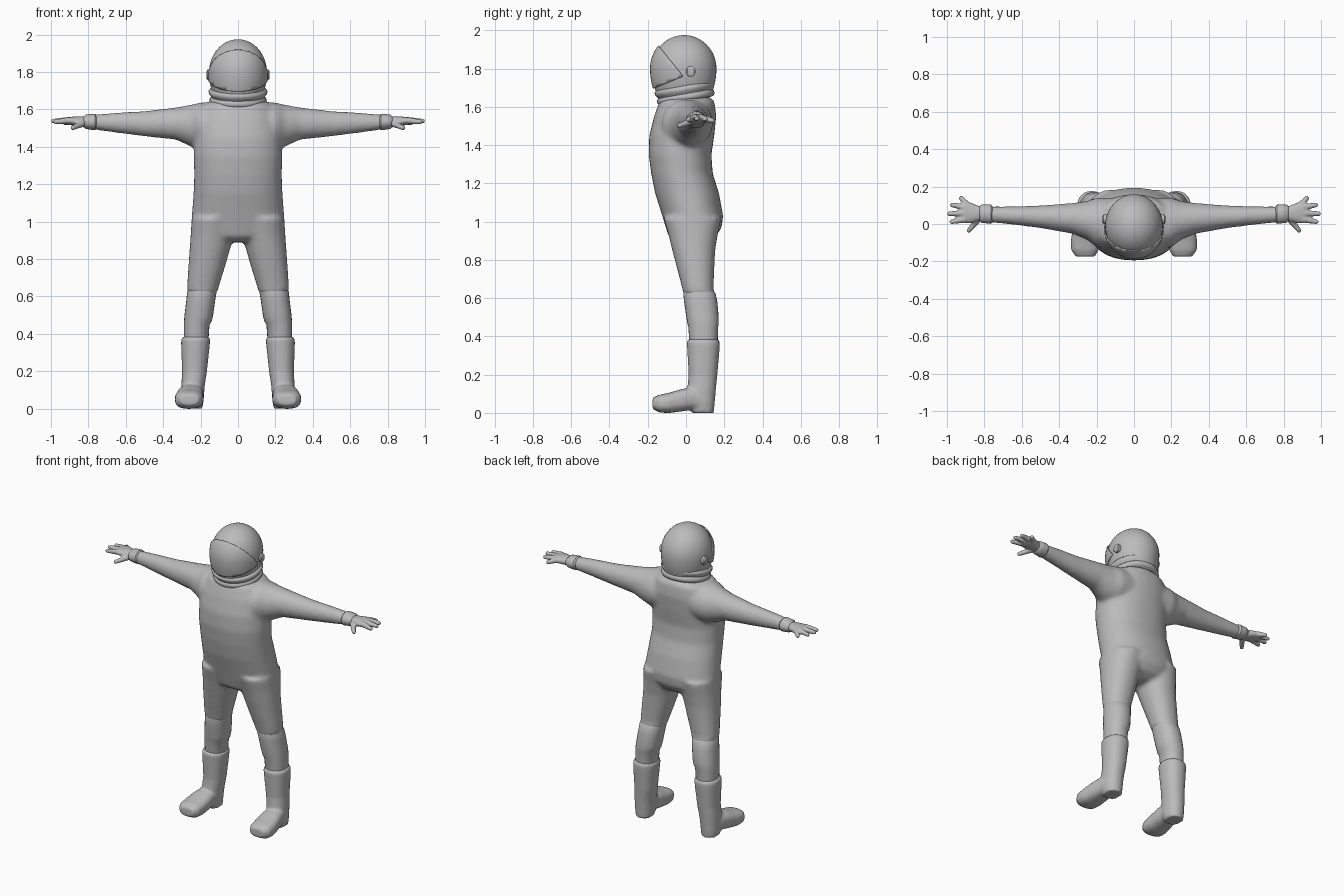
import bpy, bmesh, math
from mathutils import Vector, Matrix

if "Cube" in bpy.data.objects:
    bpy.data.objects.remove(bpy.data.objects["Cube"])

GREY = bpy.data.materials.new("suit_grey")
GREY.diffuse_color = (0.5, 0.5, 0.5, 1)
GREY.use_nodes = True
GREY.node_tree.nodes["Principled BSDF"].inputs["Base Color"].default_value = GREY.diffuse_color


def loft(bm, axis, sections, n=28, power=2.2, side=1):
    """Closed tube of rounded sections: (t, a0, a1, b0, b1) along axis x, y or z."""
    rings = []
    for t, a0, a1, b0, b1 in sections:
        ring = []
        for i in range(n):
            w = 2 * math.pi * i / n
            c, s = math.cos(w), math.sin(w)
            a = (a0 + a1) / 2 + (a1 - a0) / 2 * math.copysign(abs(c) ** (2 / power), c)
            b = (b0 + b1) / 2 + (b1 - b0) / 2 * math.copysign(abs(s) ** (2 / power), s)
            x, y, z = {"x": (t, a, b), "y": (a, t, b), "z": (a, b, t)}[axis]
            ring.append(bm.verts.new((x * side, y, z)))
        rings.append(ring)
    for r, q in zip(rings, rings[1:]):
        for i in range(n):
            j = (i + 1) % n
            bm.faces.new((r[i], r[j], q[j], q[i]))
    bm.faces.new(rings[0])
    bm.faces.new(rings[-1])


def finger(bm, p, q, r0, r1):
    """Tapered finger with a round tip."""
    p, q = Vector(p), Vector(q)
    d = q - p
    rot = d.to_track_quat("Z", "Y").to_matrix().to_4x4()
    bmesh.ops.create_cone(bm, cap_ends=True, segments=12, radius1=r0, radius2=r1,
                          depth=d.length, matrix=Matrix.Translation((p + q) / 2) @ rot)
    bmesh.ops.create_uvsphere(bm, u_segments=12, v_segments=8, radius=r1,
                              matrix=Matrix.Translation(q))


def finish(name, bm, voxel=0, smooth=0, mirror=False, angle=40):
    bmesh.ops.recalc_face_normals(bm, faces=bm.faces)
    me = bpy.data.meshes.new(name)
    bm.to_mesh(me)
    bm.free()
    ob = bpy.data.objects.new(name, me)
    bpy.context.collection.objects.link(ob)
    me.materials.append(GREY)
    bpy.ops.object.select_all(action="DESELECT")
    ob.select_set(True)
    bpy.context.view_layer.objects.active = ob
    bpy.ops.object.shade_smooth_by_angle(angle=math.radians(angle))
    if voxel:
        m = ob.modifiers.new("fuse", "REMESH")
        m.mode, m.voxel_size, m.use_smooth_shade = "VOXEL", voxel, True
        m = ob.modifiers.new("soften", "SMOOTH")
        m.factor, m.iterations = 0.5, smooth
    if mirror:
        ob.modifiers.new("mirror", "MIRROR").use_mirror_merge = False
    return ob


# Suit: torso, arms and thighs fused into one soft skin
bm = bmesh.new()
torso = [(1.65, .13, -.12, .13), (1.625, .19, -.14, .15), (1.55, .225, -.167, .158),
         (1.45, .235, -.192, .148), (1.35, .237, -.195, .133), (1.25, .234, -.182, .14),
         (1.15, .238, -.162, .172), (1.03, .247, -.124, .194), (.97, .235, -.106, .187),
         (.92, .19, -.09, .155), (.89, .09, -.05, .10)]
loft(bm, "z", [(z, -r, r, f, b) for z, r, f, b in torso], n=40)
arm = [(.08, -.13, .14, 1.39, 1.645), (.20, -.125, .14, 1.385, 1.637), (.25, -.085, .123, 1.40, 1.625),
       (.33, -.052, .112, 1.438, 1.611), (.50, -.022, .099, 1.456, 1.591),
       (.65, -.003, .094, 1.475, 1.583), (.79, .01, .095, 1.495, 1.57)]
thigh = [(1.02, .01, .248, -.118, .185), (.93, .022, .253, -.092, .166), (.85, .043, .259, -.072, .153),
         (.75, .072, .266, -.046, .148), (.66, .10, .272, -.022, .144), (.615, .112, .27, -.012, .15)]
for s in (1, -1):
    loft(bm, "x", arm, side=s, power=2)
    loft(bm, "z", thigh, side=s)
finish("suit", bm, voxel=.012, smooth=8)

# Lower legs below the knee seam
bm = bmesh.new()
loft(bm, "z", [(.645, .112, .262, -.01, .14), (.625, .114, .272, -.014, .154), (.58, .122, .276, -.01, .164),
               (.50, .133, .286, .002, .171), (.465, .141, .289, .008, .171), (.45, .152, .289, .012, .168),
               (.34, .16, .29, .02, .165)])
finish("lower_leg", bm, mirror=True)

# Boots: shaft with rolled top fused to the foot
bm = bmesh.new()
loft(bm, "z", [(.385, .155, .296, .012, .168), (.37, .149, .304, .004, .177), (.34, .151, .304, .006, .176),
               (.20, .166, .299, .014, .164), (.12, .178, .303, .006, .156), (.05, .183, .303, .0, .15),
               (.0, .19, .295, .03, .145)])
loft(bm, "y", [(.10, .19, .30, .01, .11), (.04, .188, .312, .018, .135), (-.02, .184, .326, .008, .125),
               (-.09, .184, .338, -.001, .105), (-.14, .189, .336, .002, .095),
               (-.175, .21, .31, .02, .078)], power=2.6)
finish("boot", bm, voxel=.009, smooth=3, mirror=True)

# Gloves: palm, four fingers and thumb
bm = bmesh.new()
loft(bm, "x", [(.79, .02, .092, 1.506, 1.562), (.83, .016, .096, 1.507, 1.562),
               (.87, .006, .113, 1.512, 1.562), (.90, .004, .12, 1.517, 1.56),
               (.922, .014, .112, 1.524, 1.555)])
for base, tip in (((.89, .10, 1.538), (.924, .138, 1.528)), ((.90, .088, 1.541), (.973, .102, 1.536)),
                  ((.90, .058, 1.542), (.988, .055, 1.538)), ((.90, .026, 1.541), (.975, .012, 1.534)),
                  ((.83, .03, 1.525), (.882, -.034, 1.502))):
    finger(bm, base, tip, .019, .0125)
finish("glove", bm, voxel=.0055, smooth=2, mirror=True)

# Glove cuffs
bm = bmesh.new()
loft(bm, "x", [(.755, .01, .094, 1.497, 1.568), (.765, .001, .104, 1.489, 1.577),
               (.79, .004, .105, 1.492, 1.575), (.815, .006, .104, 1.496, 1.572),
               (.825, .016, .096, 1.505, 1.563)], power=2)
finish("glove_cuff", bm, mirror=True)


def dome(grow=0):
    """Helmet shell: round above, stretched towards the neck."""
    b = bmesh.new()
    bmesh.ops.create_uvsphere(b, u_segments=48, v_segments=32, radius=1)
    for v in b.verts:
        x, y, z = v.co
        k = .175 if z > 0 else .25
        v.co = (x * (.154 + grow), y * (.169 + grow) - .01, 1.80 + z * (k + grow))
    return b


finish("helmet", dome())

# Visor: front wedge of the shell between two planes meeting at the ears
bm = dome(.002)
hinge = Vector((0, -.015, 1.76))
for no in ((0, .15, .12), (0, .06, -.145)):
    bmesh.ops.bisect_plane(bm, geom=bm.verts[:] + bm.edges[:] + bm.faces[:],
                           plane_co=hinge, plane_no=Vector(no).normalized(), clear_outer=True)
visor = finish("visor", bm)
m = visor.modifiers.new("thickness", "SOLIDIFY")
m.thickness, m.offset = .007, 1

# Neck ring: tilted collar turned from a two-band profile
bm = bmesh.new()
profile = [(.10, -.045), (.143, -.04), (.152, -.028), (.151, -.012), (.143, -.004), (.148, .004),
           (.156, .014), (.157, .028), (.148, .038), (.125, .04)]
verts = [bm.verts.new((r, 0, z)) for r, z in profile]
edges = [bm.edges.new(p) for p in zip(verts, verts[1:])]
bmesh.ops.spin(bm, geom=verts + edges, cent=(0, 0, 0), axis=(0, 0, 1), angle=2 * math.pi, steps=48)
bmesh.ops.remove_doubles(bm, verts=bm.verts, dist=1e-4)
bmesh.ops.transform(bm, verts=bm.verts, matrix=Matrix.Translation((0, -.005, 1.672))
                    @ Matrix.Rotation(math.radians(10), 4, "X"))
finish("neck_ring", bm, angle=60)

# Ear caps on the visor pivots
bm = bmesh.new()
loft(bm, "x", [(.14, .0, .05, 1.757, 1.813), (.162, .0, .05, 1.757, 1.813),
               (.168, .007, .043, 1.765, 1.805)], n=16, power=2)
finish("ear_cap", bm, mirror=True)
